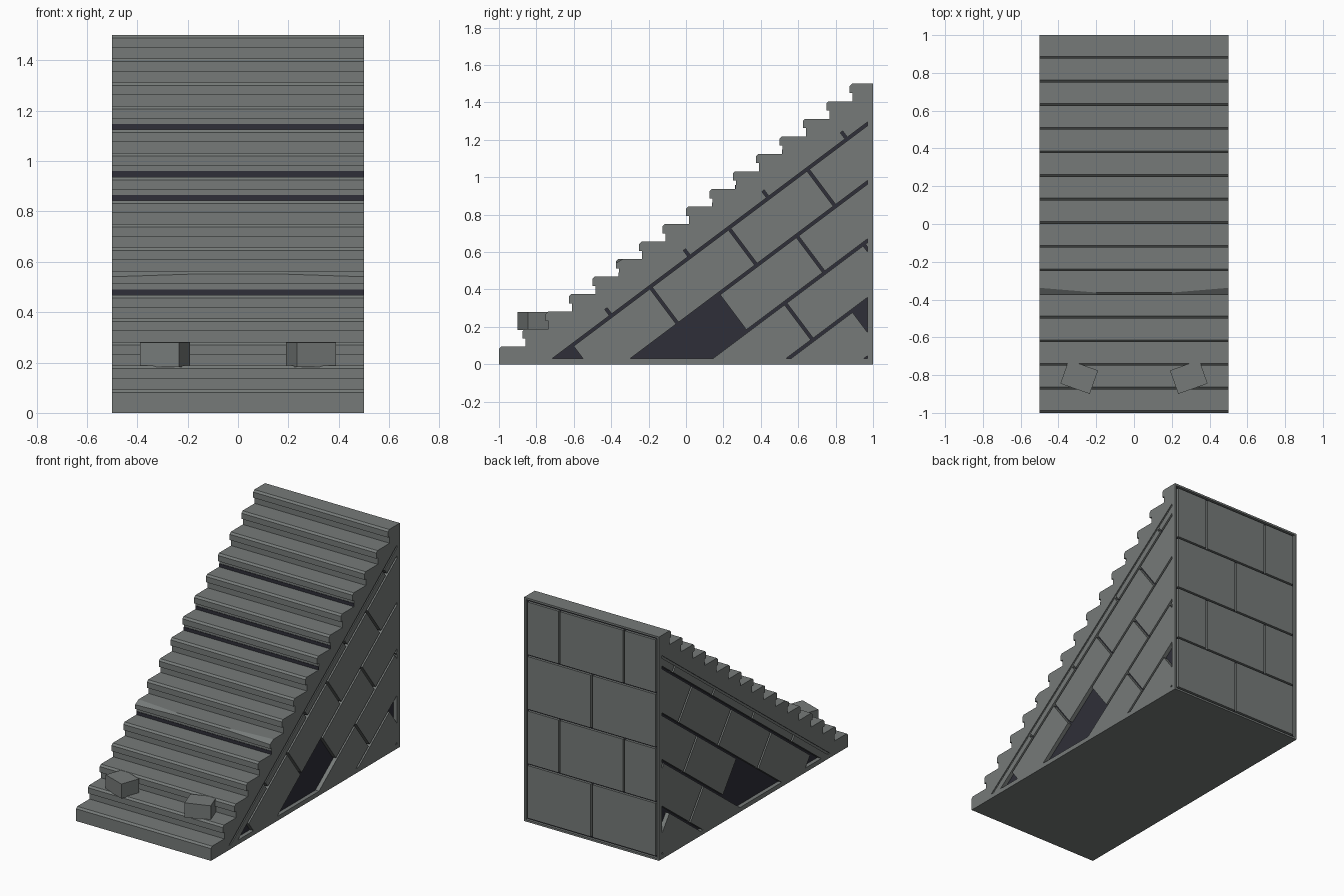
import bpy, bmesh, math
from mathutils import Matrix, Vector

if "Cube" in bpy.data.objects:
    bpy.data.objects.remove(bpy.data.objects["Cube"])


def material(name, rgb):
    m = bpy.data.materials.new(name)
    m.diffuse_color = (*rgb, 1)
    m.use_nodes = True
    m.node_tree.nodes["Principled BSDF"].inputs["Base Color"].default_value = m.diffuse_color
    return m


STONE = material("grey stone", (0.18, 0.195, 0.19))
DARK = material("dark mortar", (0.028, 0.028, 0.04))


def finish(name, bm, mat):
    bmesh.ops.recalc_face_normals(bm, faces=bm.faces)
    me = bpy.data.meshes.new(name)
    bm.to_mesh(me)
    bm.free()
    me.materials.append(mat)
    ob = bpy.data.objects.new(name, me)
    bpy.context.collection.objects.link(ob)
    return ob


def prism_x(bm, pts, x0, x1):
    """Extrude a (y, z) polygon along x."""
    a = [bm.verts.new((x0, y, z)) for y, z in pts]
    b = [bm.verts.new((x1, y, z)) for y, z in pts]
    bm.faces.new(a)
    bm.faces.new(b[::-1])
    for i in range(len(pts)):
        j = (i + 1) % len(pts)
        bm.faces.new((a[i], b[i], b[j], a[j]))


def box(bm, x0, x1, y0, y1, z0, z1):
    prism_x(bm, [(y0, z0), (y1, z0), (y1, z1), (y0, z1)], x0, x1)


def clip(poly, point, normal):
    """Keep the part of a 2D polygon on the side the normal points to."""
    out = []
    for p, q in zip(poly, poly[1:] + poly[:1]):
        dp, dq = (p - point).dot(normal), (q - point).dot(normal)
        if dp >= 0:
            out.append(p)
        if dp * dq < 0:
            out.append(p.lerp(q, dp / (dp - dq)))
    return out


# ---- staircase body: stepped profile with chamfered, overhanging noses ----
STEPS, RUN, RISE = 16, 0.125, 1.5 / 16
WORN = 5
profile, worn_low, worn_high = [(-1, 0)], None, None
for k in range(STEPS):
    y, z = -1 + RUN * k, RISE * (k + 1)
    if k:
        profile += [(y + 0.016, z - RISE), (y + 0.016, z - 0.05), (y, z - 0.05)]
    if k == WORN:
        worn_low = len(profile)
    profile += [(y, z - 0.012), (y + 0.012, z)]
profile += [(1, 1.5), (1, 0)]

bm = bmesh.new()
rings = []
for x in (-0.5, -0.2, 0.2, 0.5):
    ring = []
    for i, (y, z) in enumerate(profile):
        if abs(x) == 0.5 and i == worn_low:        # chipped ends of one step
            z -= 0.01
        if abs(x) == 0.5 and i == worn_low + 1:
            y += 0.025
        ring.append(bm.verts.new((x, y, z)))
    rings.append(ring)
n = len(profile)
for a, b in zip(rings, rings[1:]):
    for i in range(n):
        j = (i + 1) % n
        bm.faces.new((a[i], a[j], b[j], b[i]))
bm.faces.new(rings[0])
bm.faces.new(rings[-1][::-1])
body = finish("staircase_body", bm, STONE)

# ---- recesses for the brick panels ----
DEPTH = 0.03
TRI = [Vector((-0.81, 0.03)), Vector((0.97, 0.03)), Vector((0.97, 1.365))]


def carve(fill):
    bm = bmesh.new()
    fill(bm)
    cutter = finish("recess_cutter", bm, STONE)
    mod = body.modifiers.new("recess", 'BOOLEAN')
    mod.operation, mod.solver, mod.object = 'DIFFERENCE', 'EXACT', cutter
    bpy.context.view_layer.objects.active = body
    bpy.ops.object.modifier_apply(modifier=mod.name)
    bpy.data.objects.remove(cutter)


for s in (-1, 1):
    carve(lambda bm: prism_x(bm, TRI, s * (0.5 - DEPTH), s * 0.55))
carve(lambda bm: box(bm, -0.487, 0.487, 0.98, 1.05, 0.013, 1.487))

# ---- side panels: sloping courses of bricks in running bond ----
ALONG, DOWN = Vector((0.8, 0.6)), Vector((0.6, -0.8))
LINES = [-0.51, -0.446, -0.196, 0.054, 0.304, 0.554]
PITCH, GAP = 0.525, 0.008


def missing(row, u_mid):
    return ((row == 1 and u_mid < -0.43) or (row == 2 and u_mid < 0.361)
            or (row == 4 and u_mid > 0.886))


def side_bricks():
    for row in range(5):
        v0, v1 = LINES[row] + (0.014 if row == 0 else GAP), LINES[row + 1] - GAP
        start = 0.095 if row % 2 else 0.361
        for k in range(-4, 5):
            u0 = start + PITCH * k
            if missing(row, u0 + PITCH / 2):
                continue
            poly = [ALONG * u + DOWN * v for u, v in
                    ((u0 + GAP, v0), (u0 + PITCH - GAP, v0),
                     (u0 + PITCH - GAP, v1), (u0 + GAP, v1))]
            for p, nrm in ((TRI[0], Vector((0, 1))), (TRI[1], Vector((-1, 0))),
                           (TRI[0], DOWN)):
                poly = clip(poly, p, nrm) if poly else poly
            if len(poly) > 2:
                yield poly


for s, side in ((-1, "left"), (1, "right")):
    bm = bmesh.new()
    prism_x(bm, TRI, s * (0.499 - DEPTH), s * (0.503 - DEPTH))
    finish(side + "_mortar", bm, DARK)
    bm = bmesh.new()
    for poly in side_bricks():
        prism_x(bm, poly, s * (0.499 - DEPTH), s * 0.5)
    # shallow stone lip along the top of the panel
    lip = clip(TRI, TRI[0] + DOWN * 0.015, -DOWN)
    prism_x(bm, lip, s * (0.499 - DEPTH), s * 0.494)
    finish(side + "_bricks", bm, STONE)

# ---- back panel: four level courses ----
bm = bmesh.new()
box(bm, -0.487, 0.487, 0.979, 0.983, 0.013, 1.487)
finish("back_mortar", bm, DARK)
bm = bmesh.new()
for row in range(4):
    z0 = 0.02 + 0.365 * row
    edges = [-0.48, 0, 0.48] if row % 2 == 0 else [-0.48, -0.24, 0.24, 0.48]
    for x0, x1 in zip(edges, edges[1:]):
        box(bm, x0 + 0.006, x1 - 0.006, 0.979, 1.0, z0 + 0.006, z0 + 0.359)
finish("back_bricks", bm, STONE)

# ---- dark gaps at the foot of some risers ----
bm = bmesh.new()
for k in (5, 9, 10, 12):
    y, z = -1 + RUN * k + 0.016, RISE * k
    box(bm, -0.5, 0.5, y - 0.003, y + 0.003, z, z + 0.022)
finish("riser_gaps", bm, DARK)

# ---- two loose bricks on the second step ----
for s, side in ((-1, "left"), (1, "right")):
    bm = bmesh.new()
    box(bm, -0.0825, 0.0825, -0.066, 0.066, 0.183, 0.28)
    bm.transform(Matrix.Translation((0.29 * s, -0.81, 0))
                 @ Matrix.Rotation(math.radians(19.5) * s, 4, 'Z'))
    finish(side + "_loose_brick", bm, STONE)
